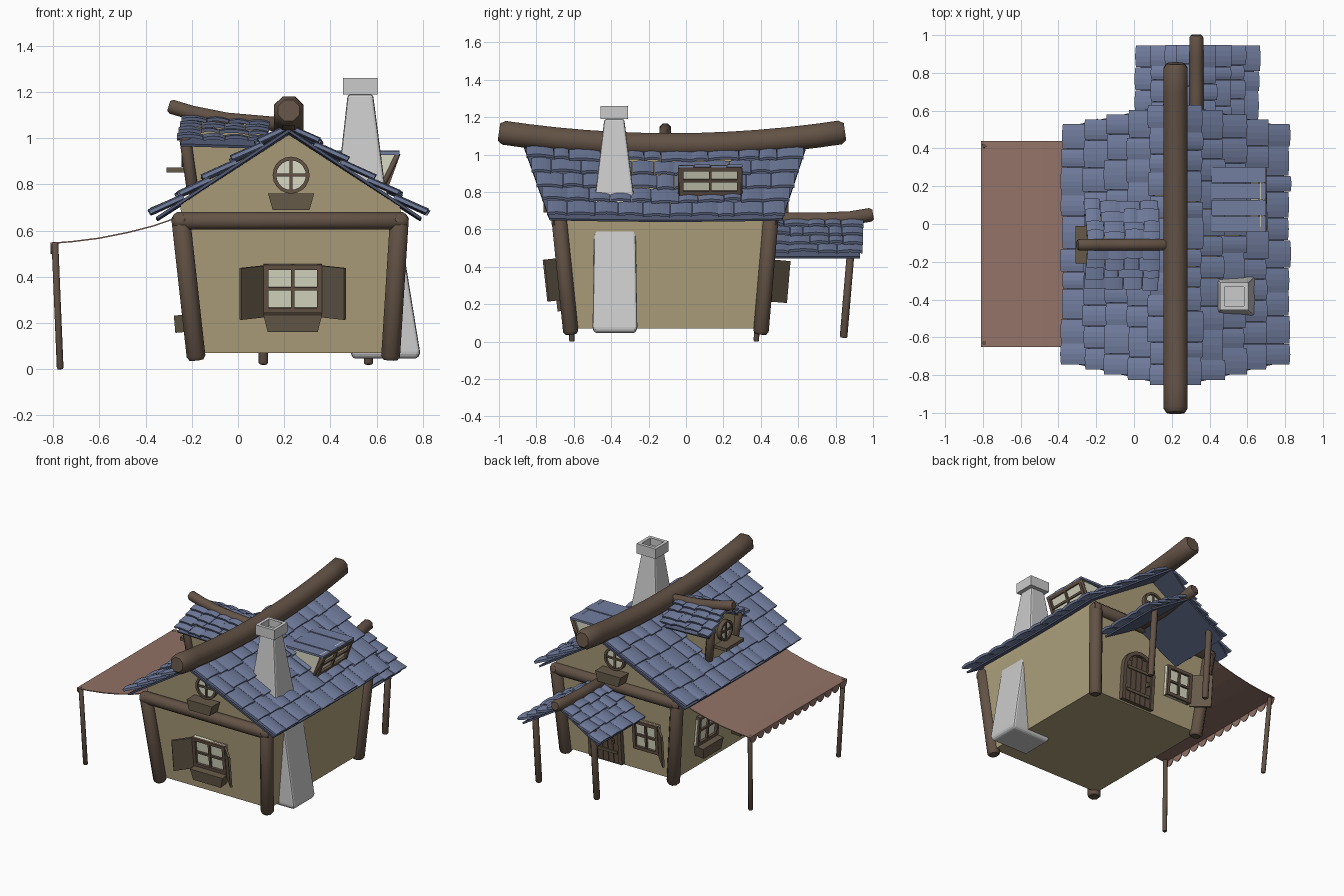
import bpy, bmesh, random
from math import pi, sin, cos, hypot, radians
from mathutils import Vector, Matrix

if "Cube" in bpy.data.objects:
    bpy.data.objects.remove(bpy.data.objects["Cube"])

random.seed(4)

def material(name, *c):
    m = bpy.data.materials.new(name)
    m.diffuse_color = (*c, 1)
    m.use_nodes = True
    m.node_tree.nodes["Principled BSDF"].inputs["Base Color"].default_value = m.diffuse_color
    return m

WALL = material("plaster", .42, .35, .20)
WOOD = material("wood", .125, .085, .06)
TILE = material("slate", .17, .21, .35)
UNDER = material("slate_underside", .09, .11, .19)
CLOTH = material("cloth", .29, .17, .135)
GLASS = material("glass", .70, .70, .55)
PLANTER = material("planter_wood", .13, .10, .065)

def mesh(name, verts, faces, mat=None, smooth=False):
    me = bpy.data.meshes.new(name)
    me.from_pydata([tuple(v) for v in verts], [], faces)
    bm = bmesh.new()
    bm.from_mesh(me)
    bmesh.ops.recalc_face_normals(bm, faces=bm.faces)
    bm.to_mesh(me)
    bm.free()
    if mat:
        me.materials.append(mat)
    if smooth:
        me.shade_smooth()
        me.set_sharp_from_angle(angle=radians(50))
    ob = bpy.data.objects.new(name, me)
    bpy.context.collection.objects.link(ob)
    return ob

def loft(name, rings, mat=None, smooth=False):
    n, m = len(rings[0]), len(rings)
    f = [(i*n+j, i*n+(j+1) % n, (i+1)*n+(j+1) % n, (i+1)*n+j) for i in range(m-1) for j in range(n)]
    f += [tuple(range(n)), tuple(range((m-1)*n, m*n))]
    return mesh(name, [v for r in rings for v in r], f, mat, smooth)

def rect(z, x0, x1, y0, y1):
    return [(x0, y0, z), (x1, y0, z), (x1, y1, z), (x0, y1, z)]

def box(name, M, c, s, mat, taper=1):
    # box in a local frame; taper narrows the bottom
    def ring(z, k):
        return [M @ Vector((c[0]+a*k*s[0]/2, c[1]+b*s[1]/2, c[2]+z)) for a, b in ((-1, -1), (1, -1), (1, 1), (-1, 1))]
    return loft(name, [ring(-s[2]/2, taper), ring(s[2]/2, 1)], mat)

def beam(name, pts, r, mat=WOOD, sides=8):
    # log with softened ends
    p = [Vector(v) for v in pts]
    d0, d1 = (p[1]-p[0]).normalized(), (p[-1]-p[-2]).normalized()
    p = [p[0], p[0]+d0*r*.4] + p[1:-1] + [p[-1]-d1*r*.4, p[-1]]
    rings = []
    for i, v in enumerate(p):
        d = (p[min(i+1, len(p)-1)]-p[max(i-1, 0)]).normalized()
        u = d.cross(Vector((0, 0, 1)) if abs(d.z) < .7 else Vector((0, 1, 0))).normalized()
        w = u.cross(d)
        k = r*1.05*(.72 if i in (0, len(p)-1) else 1)
        rings.append([v+(u*cos(a)+w*sin(a))*k for a in ((j+.5)*2*pi/sides for j in range(sides))])
    return loft(name, rings, mat, True)

def roof(name, axis, mid, zr, run, drop, top, eave, rows, width):
    # two slopes of overlapping arched tiles on a sagging ridge
    T = hypot(run, drop)
    c, s = run/T, drop/T
    for sg, side in ((-1, "left"), (1, "right")):
        def P(a, t, h):
            u = mid+sg*(t*c+h*s)
            z = zr(a)*(1-.5*t/T)+zr(mid if axis == 0 else -.1)*.5*t/T-t*s+h*c
            return (u, a, z) if axis else (a, u, z)
        def span(t):
            return [top[i]+(eave[i]-top[i])*t/T for i in (0, 1)]
        vs, fs = [], []
        for r in range(rows):
            t0, t1 = T*r/rows, T*(r+1)/rows
            a0, a1 = span(t1)
            n = max(2, round((a1-a0)/width))
            cut = [a0+(a1-a0)*(i+(random.uniform(-.2, .2) if 0 < i < n else 0))/n for i in range(n+1)]
            for i in range(n):
                b, dt, dh = len(vs), random.uniform(-.006, .014), random.uniform(0, .006)
                for lay in (0, 1):
                    for t, h in ((t0-.01, .0), (t1+dt, .02+dh)):
                        for k in range(5):
                            f = k/4
                            vs.append(P(cut[i]+.001+(cut[i+1]-cut[i]-.002)*f, t, h+lay*.016+.008*(1-(2*f-1)**2)))
                for k in range(4):
                    q = b+k
                    fs += [(q, q+1, q+6, q+5), (q+10, q+11, q+16, q+15), (q, q+1, q+11, q+10), (q+5, q+6, q+16, q+15)]
                fs += [(b, b+5, b+15, b+10), (b+4, b+9, b+19, b+14)]
        mesh(name+"_tiles_"+side, vs, fs, TILE)
        # boarding under the tiles
        rings = []
        for i in range(9):
            e = [(lambda q: q[0]+.015+(q[1]-q[0]-.03)*i/8)(span(t)) for t in (0, T)]
            rings.append([P(e[0], 0, 0), P(e[1], T, 0), P(e[1], T, -.012), P(e[0], 0, -.012)])
        loft(name+"_underside_"+side, rings, UNDER)

def frame(loc, ang=0, tilt=0):
    return Matrix.Translation(loc) @ Matrix.Rotation(ang, 4, 'Z') @ Matrix.Rotation(tilt, 4, 'X')

def window(name, M, w, h, shutters=(), planter=True):
    box(name+"_glass", M, (0, 0, 0), (w, .02, h), GLASS)
    for k in (-1, 0, 1):
        t = .022 if k else .014
        box(name+"_upright", M, (k*(w/2-.011), -.01, 0), (t, .035 if k else .028, h), WOOD)
        box(name+"_rail", M, (0, -.01, k*(h/2-.011)), (w, .033 if k else .026, t), WOOD)
    if planter:
        box(name+"_planter", M, (0, -.035, -h/2-.04), (w, .07, .075), PLANTER, .85)
    for k in shutters:
        H = M @ Matrix.Translation((k*w/2, -.015, 0)) @ Matrix.Rotation(-k*pi/4, 4, 'Z')
        box(name+"_shutter", H, (k*.07, 0, -.012), (.14, .014, .225), PLANTER)

def round_window(name, M, r):
    circ = lambda q, y: [M @ Vector((q*cos(a), y, q*sin(a))) for a in (j*2*pi/20 for j in range(20))]
    loft(name+"_glass", [circ(r*.9, .01), circ(r*.9, -.012)], GLASS)
    loft(name+"_rim", [circ(r, .01), circ(r, -.025), circ(r*.8, -.025), circ(r*.8, .01)], WOOD)
    box(name+"_upright", M, (0, -.013, 0), (.013, .015, r*1.7), WOOD)
    box(name+"_rail", M, (0, -.013, 0), (r*1.7, .015, .013), WOOD)

# plastered body with gables
def section(y0, y1):
    return [(-.19, y0, .07), (.67, y0, .07), (.71, y1, .66), (.70, y1, .71), (.22, y1, 1.02), (-.25, y1, .71), (-.245, y1, .66)]
loft("house_walls", [section(-.6, -.665), section(.4, .45)], WALL)

# corner posts and gable beams
for y0, y1, n in ((-.615, -.68, "front"), (.40, .455, "back")):
    beam(n+"_left_post", [(-.18, y0, .04), (-.25, y1, .67)], .042)
    beam(n+"_right_post", [(.66, y0, .04), (.70, y1, .67)], .042)
    beam(n+"_gable_beam", [(-.28, y1, .642), (.73, y1, .642)], .039)

# main roof and sagging ridge log
sag = lambda y: .07*((y+.08)/.92)**2
roof("main_roof", 1, .22, lambda y: 1.015+.5*sag(y), .575, .365, (-.88, .655), (-.745, .53), 5, .125)
beam("ridge_log", [(.22, -1+1.85*i/12, 1.05+sag(-1+1.85*i/12)) for i in range(13)], .066)

# front, back and left windows
window("front_window", frame((.237, -.637, .35), 0, .11), .255, .21, (-1, 1))
window("back_window", frame((0, .432, .34), pi, .085), .20, .21, (1,), False)
for y in (.09, -.32):
    window("left_window", frame((-.218, y, .345), -pi/2, .09), .23, .21)
for y, a, n in ((-.668, 0, "front"), (.453, pi, "back")):
    M = frame((.23, y, .84), a)
    round_window(n+"_gable_window", M, .08)
    box(n+"_gable_planter", M, (0, -.05, -.115), (.20, .09, .07), PLANTER, .8)

# arched door
D = frame((.33, .402, .08), pi, .085)
def arch(w, h, y):
    return [D @ Vector(p) for p in [(-w, y, 0), (w, y, 0)] + [(w*cos(i*pi/10), y, h+w*sin(i*pi/10)) for i in range(11)]]
loft("door_frame", [arch(.13, .24, .01), arch(.13, .24, -.03), arch(.105, .24, -.03), arch(.105, .24, -.01)], WOOD)
for i in range(5):
    x = -.084+.042*i
    h = .24+(.105**2-x*x)**.5-.012
    box("door_plank", D, (x, -.012, h/2), (.038, .02, h), WOOD)
for z in (.08, .24):
    box("door_strap", D, (0, -.025, z), (.19, .01, .02), PLANTER)
box("door_handle", D, (.07, -.035, .16), (.015, .02, .03), PLANTER)

# back porch
roof("porch_roof", 1, .335, lambda y: .64, .30, .185, (.43, .95), (.45, .945), 4, .11)
beam("porch_ridge_log", [(.33, .38, .652), (.33, .7, .652), (.33, .88, .66), (.33, 1, .68)], .038)
for x in (.11, .565):
    beam("porch_post", [(x, .842, .02), (x, .885, .53)], .021)

# left dormer
loft("dormer_walls", [[(x, -.11-w, z) for w, z in ((.13, z0), (-.13, z0), (-.15, 1.01), (0, 1.075), (.15, 1.01))]
                      for x, z0 in ((-.215, .76), (.1, .8))], WALL)
for k in (-1, 1):
    beam("dormer_post", [(-.195, -.11+k*.135, .76), (-.232, -.11+k*.155, 1.02)], .026)
roof("dormer_roof", 0, -.11, lambda x: 1.065-.06*x, .215, .10, (-.24, .14), (-.265, .13), 4, .1)
beam("dormer_ridge_log", [(-.30, -.11, 1.14), (-.2, -.11, 1.11), (-.05, -.11, 1.08), (.18, -.11, 1.06)], .032)
round_window("dormer_window", frame((-.22, -.11, .945), -pi/2), .07)
box("dormer_shelf", Matrix(), (-.26, -.11, .862), (.10, .20, .022), PLANTER)

# right skylight with propped plank lid
window("skylight", frame((.65, .13, .865), pi/2, .35), .33, .16, (), False)
for i in range(4):
    box("skylight_lid_plank", frame((.555, .13, .935), 0, 0), (0, -.131+.0875*i, .004*(i % 2)), (.29, .083, .014), TILE)
for y in (-.03, .29):
    beam("skylight_strut", [(.62, y, .78), (.692, y, .93)], .012, WOOD, 6)
    mesh("skylight_cheek", [(.43, y, .92), (.62, y, .78), (.685, y, .93)], [(0, 1, 2)], GLASS)

# chimney
ch = loft("chimney_stack", [rect(.045, .50, .775, -.485, -.275), rect(.065, .49, .79, -.50, -.26), rect(.65, .46, .695, -.49, -.27),
                            rect(.79, .43, .637, -.485, -.28), rect(1.19, .475, .585, -.437, -.33)])
bv = ch.modifiers.new("soft_edges", 'BEVEL')
bv.width = .012
bv.segments = 2
loft("chimney_cap", [rect(1.19, .455, .605, -.456, -.31), rect(1.26, .455, .605, -.456, -.31),
                     rect(1.26, .478, .582, -.433, -.333), rect(1.21, .478, .582, -.433, -.333)])

# cloth awning with scalloped hem and poles
prof = [(-.81, .548), (-.72, .555), (-.6, .57), (-.48, .594), (-.37, .622), (-.26, .66)]
loft("awning_cloth", [[(x, y, z) for x, z in prof] + [(x, y, z-.006) for x, z in reversed(prof)] for y in (-.65, .44)], CLOTH)
n = 13
for i in range(n):
    w = 1.09/n/2
    yc = -.65+w*(2*i+1)
    ring = lambda x: [(x, yc+w*cos(a), .548-.05*sin(a)) for a in (j*pi/8 for j in range(9))]
    loft("awning_scallop", [ring(-.811), ring(-.806)], CLOTH)
for y0, y1 in ((-.61, -.63), (.375, .415)):
    beam("awning_pole", [(-.77, y0, 0), (-.793, y1, .55)], .015)
